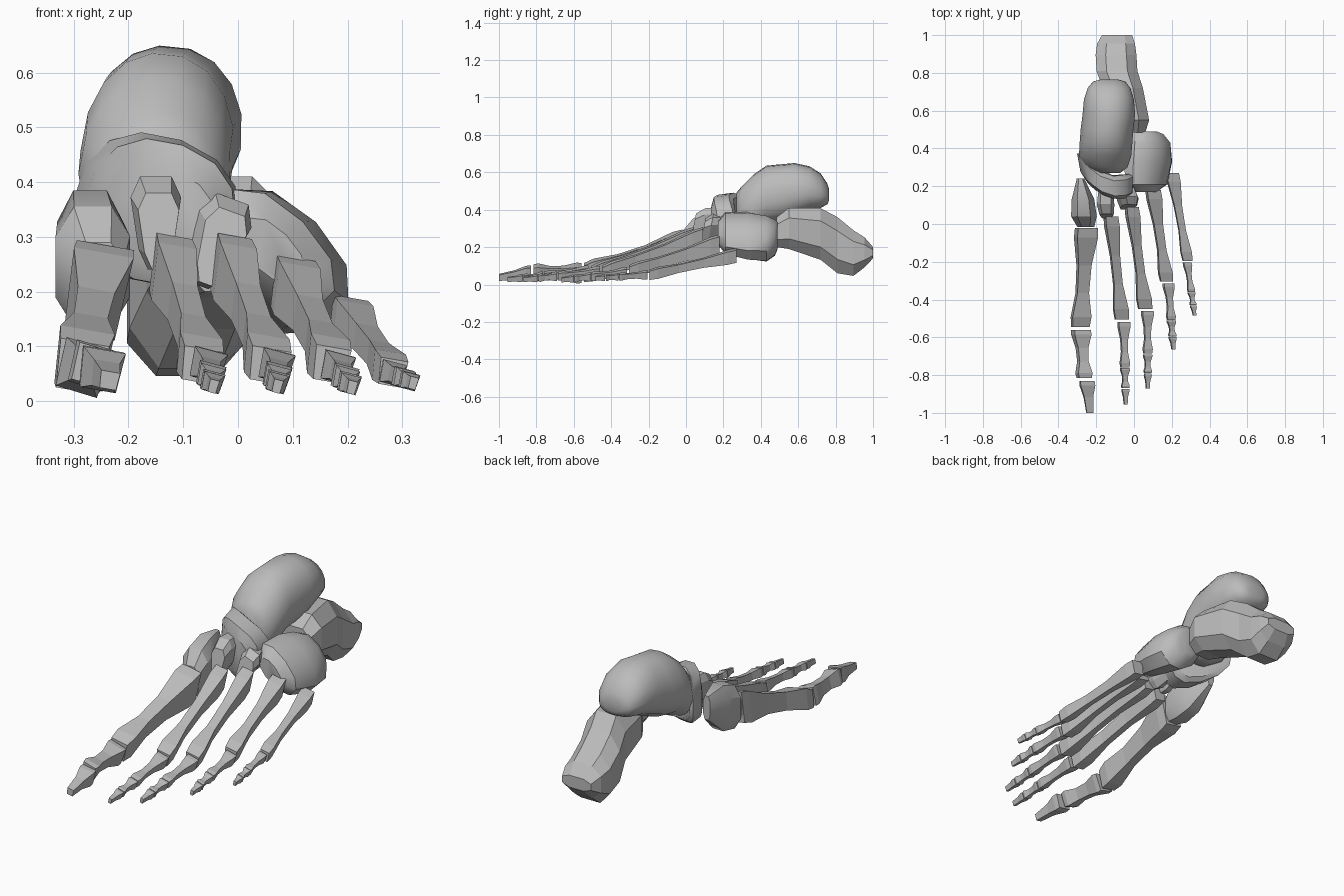
import bpy, bmesh
from math import sin, cos, pi, radians

if "Cube" in bpy.data.objects:
    bpy.data.objects.remove(bpy.data.objects["Cube"])

# Single bone colour
GREY = (0.5, 0.5, 0.5, 1.0)
bone_grey = bpy.data.materials.new("bone_grey")
bone_grey.use_nodes = True
bone_grey.diffuse_color = GREY
bone_grey.node_tree.nodes["Principled BSDF"].inputs["Base Color"].default_value = GREY


def section(sides, power=2.0, taper=0.0):
    """Unit cross-section: a superellipse, optionally narrower underneath."""
    points = []
    for i in range(sides):
        a = 2 * pi * (i + 0.5) / sides
        u, v = [(abs(c) ** (2 / power)) * (1 if c > 0 else -1) for c in (cos(a), sin(a))]
        points.append((u, v))
    width = max(u for u, v in points)
    height = max(v for u, v in points)
    return [(u / width * (1 - taper * (1 - v / height) / 2), v / height) for u, v in points]


def loft(name, outline, stations, roll=0, skew=0, lean=0, bow=0, smooth=None):
    """Skin rings along y; each station is y, centre x, centre z, half width, half height."""
    bm = bmesh.new()
    rings = []
    c, s = cos(radians(roll)), sin(radians(roll))
    for y, cx, cz, w, h in stations:
        ring = []
        for u, v in outline:
            dx, dz = u * w * c - v * h * s, u * w * s + v * h * c
            dy = skew * dx + lean * dz + bow * dx * dx
            ring.append(bm.verts.new((cx + dx, y + dy, cz + dz)))
        rings.append(ring)
    n = len(outline)
    for a, b in zip(rings, rings[1:]):
        for i in range(n):
            j = (i + 1) % n
            bm.faces.new((a[i], a[j], b[j], b[i]))
    bm.faces.new(rings[0])
    bm.faces.new(rings[-1])
    bmesh.ops.recalc_face_normals(bm, faces=bm.faces)
    mesh = bpy.data.meshes.new(name)
    bm.to_mesh(mesh)
    bm.free()
    mesh.materials.append(bone_grey)
    obj = bpy.data.objects.new(name, mesh)
    bpy.context.collection.objects.link(obj)
    if smooth:
        bpy.ops.object.select_all(action='DESELECT')
        obj.select_set(True)
        bpy.context.view_layer.objects.active = obj
        bpy.ops.object.shade_smooth_by_angle(angle=radians(smooth))


# Long-bone profile: position along the shaft, width scale, height scale
SHAFT = [(0, 0.95, 0.95), (0.1, 1, 1), (0.38, 0.64, 0.74), (0.66, 0.6, 0.74),
         (0.9, 1, 1), (1, 0.9, 0.9)]
TIP = [(0, 0.9, 0.9), (0.15, 1, 1), (0.5, 0.75, 0.8), (1, 0.8, 0.8)]


def long_bone(name, base, head, profile=SHAFT, roll=0):
    """Waisted four-sided bone between two end stations."""
    stations = []
    for t, sw, sh in profile:
        y, x, z, w, h = [a + (b - a) * t for a, b in zip(base, head)]
        stations.append((y, x, z, w * sw, h * sh))
    loft(name, section(4, taper=0.15), stations, roll)


# Ankle and heel
loft("talus", section(16, 2.2, -0.22), [
    (.27, -.14, .40, .06, .09), (.30, -.145, .405, .10, .12),
    (.36, -.15, .435, .122, .15), (.43, -.145, .478, .123, .155),
    (.50, -.14, .488, .123, .152), (.58, -.13, .507, .123, .14),
    (.66, -.13, .515, .117, .115), (.72, -.13, .502, .10, .09),
    (.755, -.13, .485, .075, .055), (.765, -.13, .48, .04, .03)],
    roll=-6, smooth=45)
loft("calcaneus", section(8, 2.6), [
    (.485, -.02, .28, .08, .08), (.55, -.03, .30, .11, .11),
    (.72, -.06, .27, .107, .138), (.81, -.09, .21, .108, .15),
    (.895, -.095, .168, .108, .122), (.955, -.095, .172, .10, .08),
    (1, -.09, .17, .08, .03)])

# Midfoot
loft("navicular", section(14, 2.3), [
    (.145, -.145, .335, .10, .09), (.16, -.145, .345, .135, .13),
    (.24, -.15, .35, .148, .135), (.265, -.15, .35, .125, .115)],
    roll=-20, skew=-.4, bow=3.2, smooth=35)
loft("cuboid", section(10, 2.3), [
    (.17, .06, .275, .07, .04), (.21, .065, .275, .13, .075),
    (.33, .075, .26, .145, .095), (.43, .07, .245, .13, .105),
    (.475, .06, .25, .10, .085), (.49, .05, .26, .07, .065)], roll=-45, smooth=35)
loft("medial_cuneiform", section(8, 2.6), [
    (-.015, -.255, .215, .045, .075), (.04, -.265, .245, .068, .11),
    (.13, -.27, .27, .06, .115), (.24, -.283, .31, .02, .06)], smooth=30)
loft("intermediate_cuneiform", section(8, 3.0, 0.5), [
    (.04, -.145, .31, .042, .07), (.09, -.15, .325, .052, .085),
    (.16, -.15, .34, .045, .07)], lean=.2)
loft("lateral_cuneiform", section(8, 3.0, 0.5), [
    (.09, -.035, .28, .045, .07), (.13, -.04, .29, .058, .085),
    (.2, -.055, .30, .045, .07)], roll=-20, lean=.2)

# Metatarsals: base station, head station
METATARSALS = {
    "first": ((-.02, -.255, .21, .056, .08), (-.545, -.287, .063, .05, .05)),
    "second": ((.04, -.125, .25, .035, .055), (-.505, -.067, .065, .04, .034)),
    "third": ((.09, -.015, .25, .033, .055), (-.45, .057, .065, .04, .034)),
    "fourth": ((.18, .098, .215, .038, .05), (-.305, .17, .067, .036, .035)),
    "fifth": ((.27, .2, .155, .034, .036), (-.195, .282, .052, .028, .027)),
}
for which, (base, head) in METATARSALS.items():
    long_bone(which + "_metatarsal", base, head, roll=-10)

# Big toe
long_bone("first_proximal_phalanx", (-.56, -.284, .06, .047, .046),
          (-.815, -.266, .065, .038, .038), roll=-17)
long_bone("first_distal_phalanx", (-.83, -.252, .06, .042, .04),
          (-1, -.235, .038, .022, .02), TIP, roll=-10)

# Lesser toes: three phalanges spaced along each ray
TOES = {
    "second": ((-.52, -.056, .068, .032, .028), (-.955, -.045, .027, .018, .015)),
    "third": ((-.46, .069, .066, .031, .028), (-.87, .072, .027, .018, .015)),
    "fourth": ((-.315, .18, .063, .029, .027), (-.665, .208, .025, .018, .015)),
    "fifth": ((-.205, .28, .052, .022, .021), (-.485, .32, .033, .016, .014)),
}
JOINTS = [("proximal", 0, .55, SHAFT), ("middle", .56, .8, SHAFT), ("distal", .81, 1, TIP)]
for which, (base, tip) in TOES.items():
    for part, t0, t1, profile in JOINTS:
        ends = [[a + (b - a) * t for a, b in zip(base, tip)] for t in (t0, t1)]
        if part == "distal":
            ends[1][3] *= 0.6
        long_bone(f"{which}_{part}_phalanx", ends[0], ends[1], profile, roll=-15)
